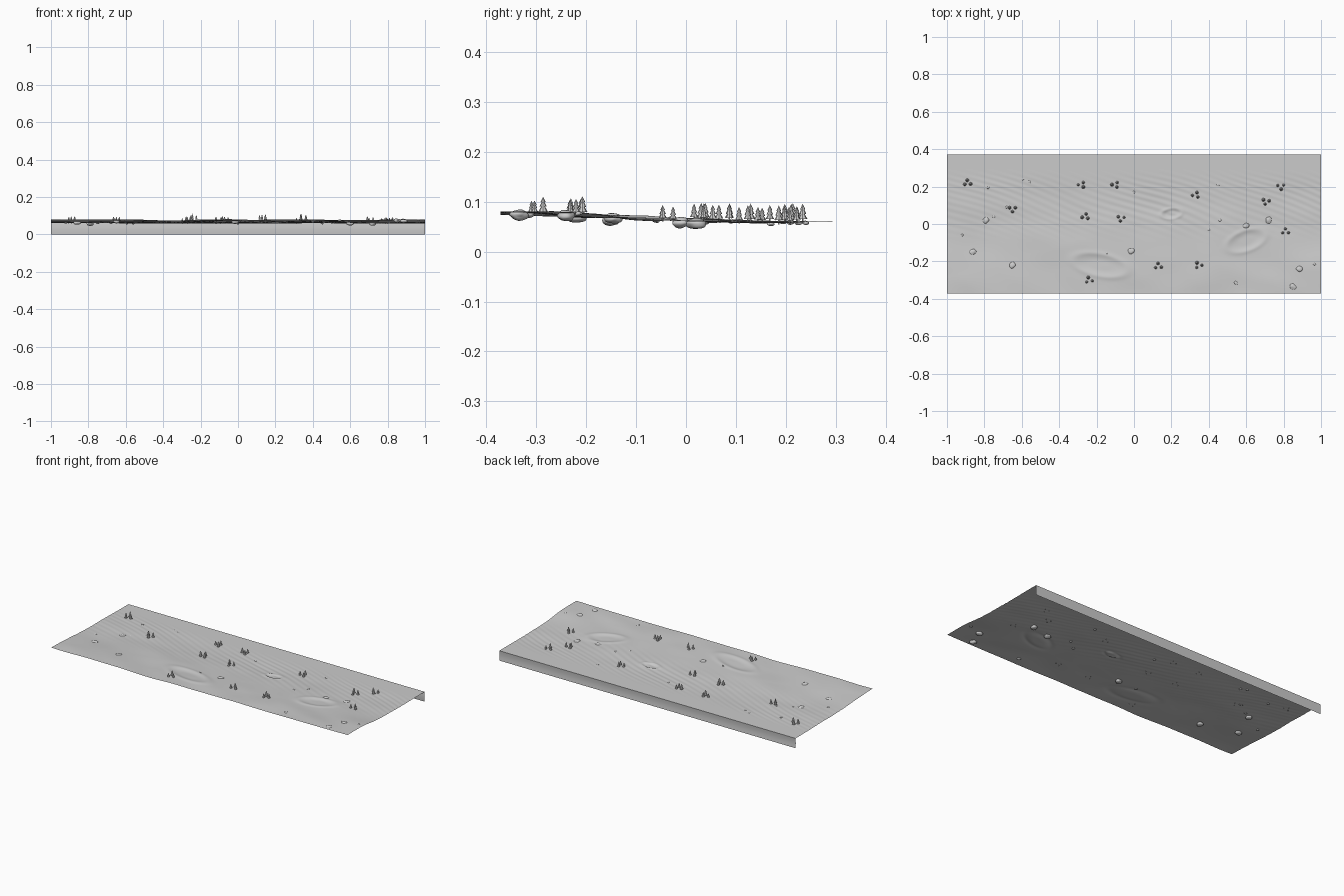
import bpy, math, random
from mathutils import Vector, noise

cube = bpy.data.objects.get("Cube")
if cube:
    bpy.data.objects.remove(cube)
random.seed(4)


def make_material(name, color):
    mat = bpy.data.materials.new(name)
    mat.use_nodes = True
    mat.diffuse_color = color
    mat.node_tree.nodes["Principled BSDF"].inputs["Base Color"].default_value = color
    return mat


grey = make_material("stone grey", (0.6, 0.6, 0.6, 1))


def build(name, verts, faces, smooth=True):
    mesh = bpy.data.meshes.new(name)
    mesh.from_pydata(verts, [], faces)
    mesh.materials.append(grey)
    mesh.polygons.foreach_set("use_smooth", [smooth] * len(mesh.polygons))
    obj = bpy.data.objects.new(name, mesh)
    bpy.context.collection.objects.link(obj)
    return obj


def step(a, b, v):
    t = min(max((v - a) / (b - a), 0), 1)
    return t * t * (3 - 2 * t)


# Shallow basins: x, y, long radius, short radius, tilt
BASINS = [(0.2, 0.055, 0.055, 0.028, 0.1), (0.6, -0.09, 0.11, 0.055, 0.35),
          (-0.18, -0.22, 0.15, 0.06, -0.2)]


def height(x, y):
    inland = 1 - step(0.05, 0.29, y)
    h = 0.06 + 0.018 * (1 - step(-0.42, 0.2, y))
    h += 0.006 * inland * noise.noise(Vector((x * 2.5, y * 4, 1.3)))
    h += 0.003 * inland * noise.noise(Vector((x * 5 + y * 5, y * 7 - x * 2, 5.1)))
    # wind ripples
    warp = noise.noise(Vector((x * 2, y * 3, 8)))
    mask = step(-0.12, 0.08, y) * (1 - step(0.2, 0.3, y))
    mask *= 0.5 + 0.5 * noise.noise(Vector((x * 2, y * 4, 3)))
    h += 0.0013 * mask * math.sin(180 * (y + 0.35 * x) + 9 * warp)
    for bx, by, a, b, tilt in BASINS:
        dx, dy = x - bx, y - by
        u = (dx * math.cos(tilt) + dy * math.sin(tilt)) / a
        v = (dy * math.cos(tilt) - dx * math.sin(tilt)) / b
        r = math.hypot(u, v)
        h += 0.0025 * math.exp(-((r - 1) / 0.2) ** 2) - 0.004 * (1 - step(0.4, 1, r))
    return h


def grid(name, nu, nv, point):
    verts = [point(i / nu, j / nv) for j in range(nv + 1) for i in range(nu + 1)]
    w = nu + 1
    faces = [(j * w + i, j * w + i + 1, (j + 1) * w + i + 1, (j + 1) * w + i)
             for j in range(nv) for i in range(nu)]
    return build(name, verts, faces)


HALF = 0.372


def ground_point(u, v):
    x, y = 2 * u - 1, HALF * (2 * v - 1)
    return x, y, height(x, y)


# Ground sheet and the slightly bowed drop along the back edge
grid("ground", 260, 120, ground_point)
grid("back_cliff", 80, 8, lambda u, v: (
    1 - 2 * u, HALF - 0.002 * math.sin(math.pi * v), 0.06 * v))


# Rocks: squashed, lumpy balls sunk through the sheet
def add_rock(index, x, y, r):
    bpy.ops.mesh.primitive_ico_sphere_add(subdivisions=3, radius=1)
    rock = bpy.context.object
    rock.name = f"rock_{index}"
    for v in rock.data.vertices:
        v.co *= 1 + 0.2 * noise.noise(v.co * 1.2 + Vector((index * 3.1, 0, 0)))
    rock.scale = (r, r * 0.85, r * 0.55)
    rock.rotation_euler.z = random.uniform(0, 3)
    rock.location = (x, y, height(x, y) - r * 0.25)
    rock.data.materials.append(grey)
    bpy.ops.object.shade_smooth()


BIG = [(-0.79, 0.02), (-0.86, -0.15), (-0.65, -0.22), (-0.015, -0.145),
       (0.6, -0.01), (0.72, 0.02), (0.885, -0.24), (0.85, -0.335)]
SMALL = [(0.545, -0.315), (-0.595, 0.24), (-0.56, 0.225), (-0.78, 0.195),
         (-0.68, 0.09), (-0.75, 0.04), (-0.92, -0.06), (0.965, -0.215),
         (0.4, -0.03), (-0.145, -0.155), (0, 0.17), (0.45, 0.21), (0.46, 0.02)]
for i, (x, y) in enumerate(BIG):
    add_rock(i, x, y, 0.02)
for i, (x, y) in enumerate(SMALL):
    add_rock(len(BIG) + i, x, y, 0.011 if i == 0 else 0.008)


# Conifers: a trunk and three stacked tiers, turned from one profile
def add_tree(name, x, y, tall):
    profile = [(0.05, -0.1), (0.05, 0.15), (0.27, 0.15), (0.1, 0.45), (0.21, 0.42),
               (0.07, 0.72), (0.15, 0.68), (0.004, 1)]
    n, z0 = 8, height(x, y)
    verts = [(x + r * tall * math.cos(k * math.tau / n),
              y + r * tall * math.sin(k * math.tau / n), z0 + z * tall)
             for r, z in profile for k in range(n)]
    faces = [(j * n + k, j * n + (k + 1) % n, (j + 1) * n + (k + 1) % n, (j + 1) * n + k)
             for j in range(len(profile) - 1) for k in range(n)]
    build(name, verts, faces, smooth=False)


GROVES = [(-0.89, 0.22), (-0.65, 0.08), (-0.28, 0.21), (-0.1, 0.21), (-0.26, 0.04),
          (-0.07, 0.03), (-0.24, -0.3), (0.13, -0.225), (0.345, -0.22), (0.33, 0.155),
          (0.705, 0.12), (0.785, 0.2), (0.81, -0.04)]
for g, (x, y) in enumerate(GROVES):
    turn = random.uniform(0, 6)
    for k in range(3):
        a = turn + k * math.tau / 3
        add_tree(f"tree_{g}_{k}", x + 0.018 * math.cos(a), y + 0.014 * math.sin(a),
                 random.uniform(0.026, 0.037))
